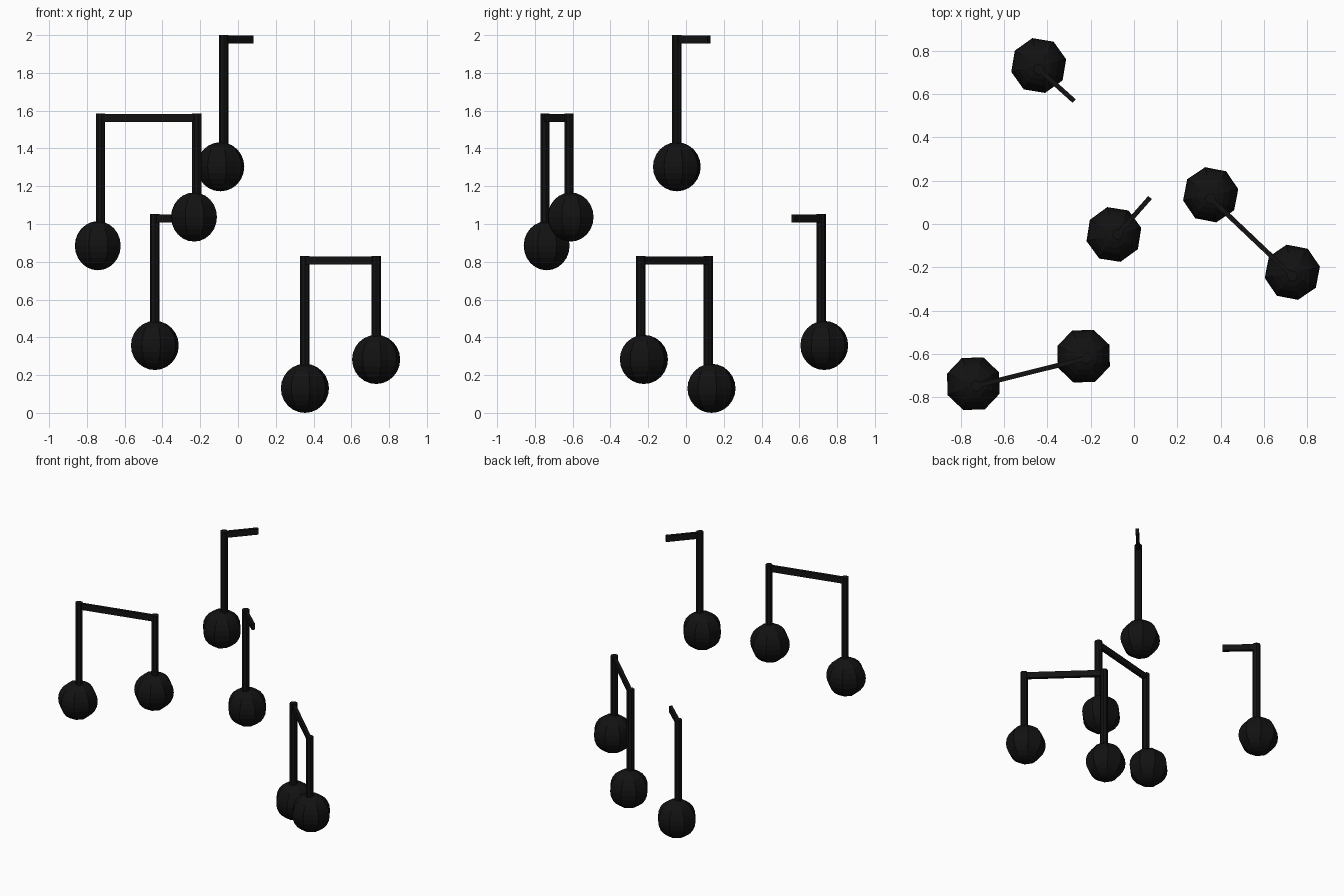
import bpy
from math import radians, cos, sin
from mathutils import Vector, Matrix

if "Cube" in bpy.data.objects:
    bpy.data.objects.remove(bpy.data.objects["Cube"])

black = bpy.data.materials.new("black")
black.diffuse_color = (0.006, 0.006, 0.006, 1)
black.use_nodes = True
black.node_tree.nodes["Principled BSDF"].inputs["Base Color"].default_value = black.diffuse_color

HEAD_R = 0.13
STEM_R = 0.025
BAR_W, BAR_H = 0.022, 0.042


def finish(name):
    ob = bpy.context.object
    ob.name = name
    ob.data.materials.append(black)
    return ob


# Eight-sided note head with its stem; returns nothing, stem foot is (x, y)
def head_and_stem(x, y, head_z, top_z, angle):
    off = Matrix.Rotation(angle - radians(47), 3, 'Z') @ Vector((0.017, 0, 0))
    bpy.ops.mesh.primitive_uv_sphere_add(
        segments=8, ring_count=12, radius=HEAD_R,
        location=(x - off.x, y - off.y, head_z),
        rotation=(0, 0, angle + radians(10)))
    finish("note_head")
    bpy.ops.mesh.primitive_cylinder_add(
        vertices=8, radius=STEM_R, depth=top_z - head_z,
        location=(x, y, (top_z + head_z) / 2), rotation=(0, 0, angle))
    finish("note_stem")


# Thin upright bar from a stem top, used as flag or beam
def bar(name, x, y, top_z, length, angle):
    bpy.ops.mesh.primitive_cube_add(
        size=1,
        location=(x + cos(angle) * length / 2, y + sin(angle) * length / 2,
                  top_z - 0.003 - BAR_H / 2),
        rotation=(0, 0, angle))
    ob = finish(name)
    ob.scale = (length, BAR_W, BAR_H)


# Notes: stem x, y, top z, direction, bar length, drop to first and second head
notes = [
    ("flag", -0.076, -0.048, 2.0, 48.6, 0.227, 0.697, None),
    ("flag", -0.44, 0.715, 1.054, -42, 0.22, 0.697, None),
    ("beam", -0.728, -0.747, 1.585, 14, 0.525, 0.70, 0.548),
    ("beam", 0.354, 0.118, 0.83, -43.5, 0.52, 0.70, 0.547),
]
for name, x, y, top, deg, length, drop1, drop2 in notes:
    a = radians(deg)
    head_and_stem(x, y, top - drop1, top, a)
    bar(name, x, y, top, length, a)
    if drop2:
        head_and_stem(x + cos(a) * length, y + sin(a) * length,
                      top - drop2, top, a)
